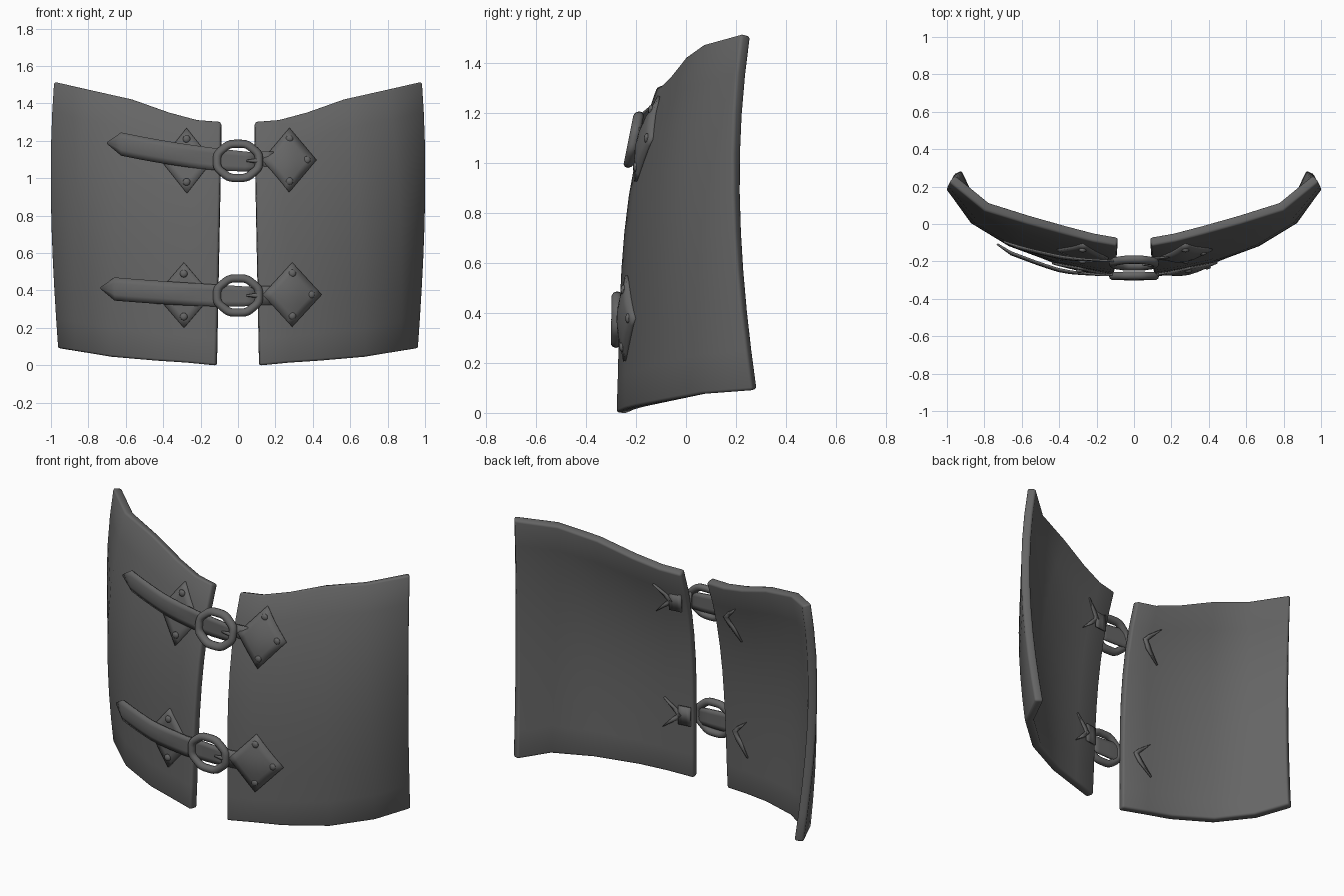
import bpy, bmesh, math
from mathutils import Vector
from mathutils.bvhtree import BVHTree

if "Cube" in bpy.data.objects:
    bpy.data.objects.remove(bpy.data.objects["Cube"])

mat = bpy.data.materials.new("dark grey")
mat.use_nodes = True
mat.diffuse_color = (0.13, 0.13, 0.13, 1)
mat.node_tree.nodes["Principled BSDF"].inputs["Base Color"].default_value = mat.diffuse_color


def finish(name, bm, thick=0, offset=-1, bevel=0):
    """Turn a bmesh into a smooth-shaded object with optional thickness."""
    if not thick:
        bmesh.ops.recalc_face_normals(bm, faces=bm.faces)
    mesh = bpy.data.meshes.new(name)
    bm.to_mesh(mesh)
    bm.free()
    mesh.materials.append(mat)
    obj = bpy.data.objects.new(name, mesh)
    bpy.context.collection.objects.link(obj)
    if thick:
        mod = obj.modifiers.new("thickness", "SOLIDIFY")
        mod.thickness, mod.offset, mod.use_even_offset = thick, offset, True
    if bevel:
        mod = obj.modifiers.new("soft edge", "BEVEL")
        mod.width, mod.segments, mod.angle_limit = bevel, 2, math.radians(50)
    bpy.ops.object.select_all(action="DESELECT")
    obj.select_set(True)
    bpy.context.view_layer.objects.active = obj
    bpy.ops.object.shade_smooth_by_angle(angle=math.radians(45))


def grid(rows):
    """Skin rows of points so the normals face the front."""
    bm = bmesh.new()
    verts = [[bm.verts.new(p) for p in row] for row in rows]
    for a, b in zip(verts, verts[1:]):
        for i in range(len(a) - 1):
            bm.faces.new((a[i], a[i + 1], b[i + 1], b[i]))
    bm.normal_update()
    if sum(f.normal.y for f in bm.faces) > 0:
        bmesh.ops.reverse_faces(bm, faces=bm.faces)
    return bm


# Outer surface of one panel: four levels, blended upwards
BOTTOM = [(.12, 0, -.28), (.28, .015, -.245), (.44, .025, -.205), (.68, .045, -.1), (.87, .075, .06), (.966, .09, .265)]
LOWER = [(.11, .43, -.267), (.27, .445, -.24), (.42, .465, -.207), (.67, .5, -.118), (.875, .54, .012), (.995, .565, .208)]
UPPER = [(.1, .87, -.23), (.25, .885, -.208), (.4, .915, -.173), (.64, .96, -.1), (.855, 1, .008), (1.006, 1.04, .188)]
TOP = [(.092, 1.305, -.117), (.22, 1.315, -.094), (.37, 1.355, -.055), (.57, 1.425, 0), (.8, 1.475, .07), (.988, 1.517, .222)]


def panel_rows(side, steps=9):
    rows = []
    for k in range(steps + 1):
        t = 3 * k / steps
        weights = [math.prod((t - m) / (n - m) for m in range(4) if m != n) for n in range(4)]
        row = []
        for column in zip(BOTTOM, LOWER, UPPER, TOP):
            x, z, y = (sum(w * v for w, v in zip(weights, axis)) for axis in zip(*column))
            row.append((side * x, y, z))
        rows.append(row)
    return rows


probe = grid(panel_rows(1))
tree = BVHTree.FromBMesh(probe)
probe.free()


def surface(x, z):
    """Front depth of the panel at x, z; bridged flat over the gap."""
    return tree.ray_cast(Vector((max(abs(x), .13), -2, z)), Vector((0, 1, 0)))[0].y


for side, label in ((-1, "right"), (1, "left")):
    finish(label + "_panel", grid(panel_rows(side)), thick=.05, bevel=.012)


def rivet(name, x, z):
    bm = bmesh.new()
    bmesh.ops.create_uvsphere(bm, u_segments=12, v_segments=8, radius=.02)
    for v in bm.verts:
        v.co = (v.co.x + x, v.co.y * .6 + surface(x, z) - .016, v.co.z + z)
    finish(name, bm)


def diamond(name, cx, cz, rx, rz, height):
    """Domed diamond plate draped on the panel, with rivets near its corners."""
    n = 6
    rows = []
    for i in range(n + 1):
        row = []
        for j in range(n + 1):
            a, b = 2 * i / n - 1, 2 * j / n - 1
            x, z = cx + rx * (a + b) / 2, cz + rz * (a - b) / 2
            dome = height * (1 - a * a) * (1 - b * b)
            row.append((x, surface(x, z) - .012 - dome, z))
        rows.append(row)
    finish(name, grid(rows), thick=.02)
    outward = math.copysign(1, cx)
    for k, (dx, dz) in enumerate(((0, 1), (outward, 0), (0, -1))):
        if cx > 0 or dz:
            rivet(f"{name}_rivet_{k}", cx + dx * rx * .64, cz + dz * rz * .66)


def chevron(name, cx, cz, up, down):
    """Thin folded corner of the diamond showing inside the panel."""
    s = math.copysign(1, cx)
    rows = []
    for dx, dz, width in ((.1, up, .003), (.03, up * .4, .03), (0, 0, .03),
                          (.03, -down * .4, .035), (.11, -down, .003)):
        x, z = cx + s * dx, cz + dz
        rows.append([(x + s * k * width, surface(x, z) + .058, z) for k in (0, 1)])
    finish(name, grid(rows), thick=.012, offset=0)


def strap(name, path, half, end_y, lift):
    """Curved belt with a pointed tip at its first point, dipping into the buckle."""
    rows = []
    for i, (x, z) in enumerate(path):
        f = i / (len(path) - 1)
        w = half * (.08 if i == 0 else 1 - .2 * f ** 4)
        dip = min(max((x + .36) / .2, 0), 1)
        bulge = .012 * (1 - dip)
        y = surface(x, z) - lift * (1 - f) - .03 + .014 * dip
        if x > -.12:
            y = end_y
        rows.append([(x, y - bulge * (1 - k * k) * (i > 0), z + k * w)
                     for k in (-1, -.5, 0, .5, 1)])
    finish(name, grid(rows), thick=.01)


def buckle(name, cz, y, tilt):
    """Rounded frame with scalloped sides and a prong."""
    major, minor = 40, 10
    bm = bmesh.new()
    rings = []
    for i in range(major):
        a = 2 * math.pi * i / major
        r = 1 + .02 * math.cos(8 * a + math.pi)
        ring = []
        for j in range(minor):
            b = 2 * math.pi * j / minor
            tube = .022 * math.cos(b)
            dx, dz = (.114 * r + tube) * math.cos(a), (.093 * r + tube) * math.sin(a)
            ring.append(bm.verts.new((dx, y - .022 * math.sin(b) + dz * tilt, cz + dz)))
        rings.append(ring)
    for i in range(major):
        p, q = rings[i], rings[(i + 1) % major]
        for j in range(minor):
            k = (j + 1) % minor
            bm.faces.new((p[j], p[k], q[k], q[j]))
    finish(name, bm)
    bm = bmesh.new()
    bmesh.ops.create_cone(bm, cap_ends=True, segments=8, radius1=.014, radius2=.005, depth=.06)
    for v in bm.verts:
        v.co = (.075 - v.co.z, y - .008 + v.co.y, cz + v.co.x)
    finish(name + "_prong", bm)


def tab(name, x0, x1, cz, half, depth):
    """Short strap piece beside the buckle."""
    rows = [[(x0 + (x1 - x0) * k / 3, surface(x0 + (x1 - x0) * k / 3, cz) + depth, cz + s * half)
             for k in range(4)] for s in (-1, 1)]
    finish(name, grid(rows), thick=.01, offset=0)


# Two closures: height, strap tip x, rise and lift, buckle depth and tilt, diamond shape
for label, cz, tip, rise, lift, depth, tilt, cx, rx in (
        ("upper", 1.093, -.7, .095, .035, -.209, .2, .275, .145),
        ("lower", .373, -.735, .04, .005, -.278, .02, .29, .158)):
    diamond(label + "_left_diamond", cx, cz + .005, rx, .172, .024)
    diamond(label + "_right_diamond", -cx, cz + .002, rx * .95, .174, .002)
    chevron(label + "_left_inner_corner", .17, cz, .09, .09)
    chevron(label + "_right_inner_corner", -.17, cz, .08, .13)
    path = [(tip, cz + rise)]
    for k in range(13):
        f = k / 12
        x = (tip + .075) * (1 - f) + .1 * f
        path.append((x, cz - .005 + rise * (1 - f) ** 1.6))
    strap(label + "_strap", path, .062, depth + .006, lift)
    buckle(label + "_buckle", cz, depth, tilt)
    tab(label + "_front_tab", .09, .19, cz, .05, -.003)
    tab(label + "_inner_tab", .115, .19, cz, .055, .058)
